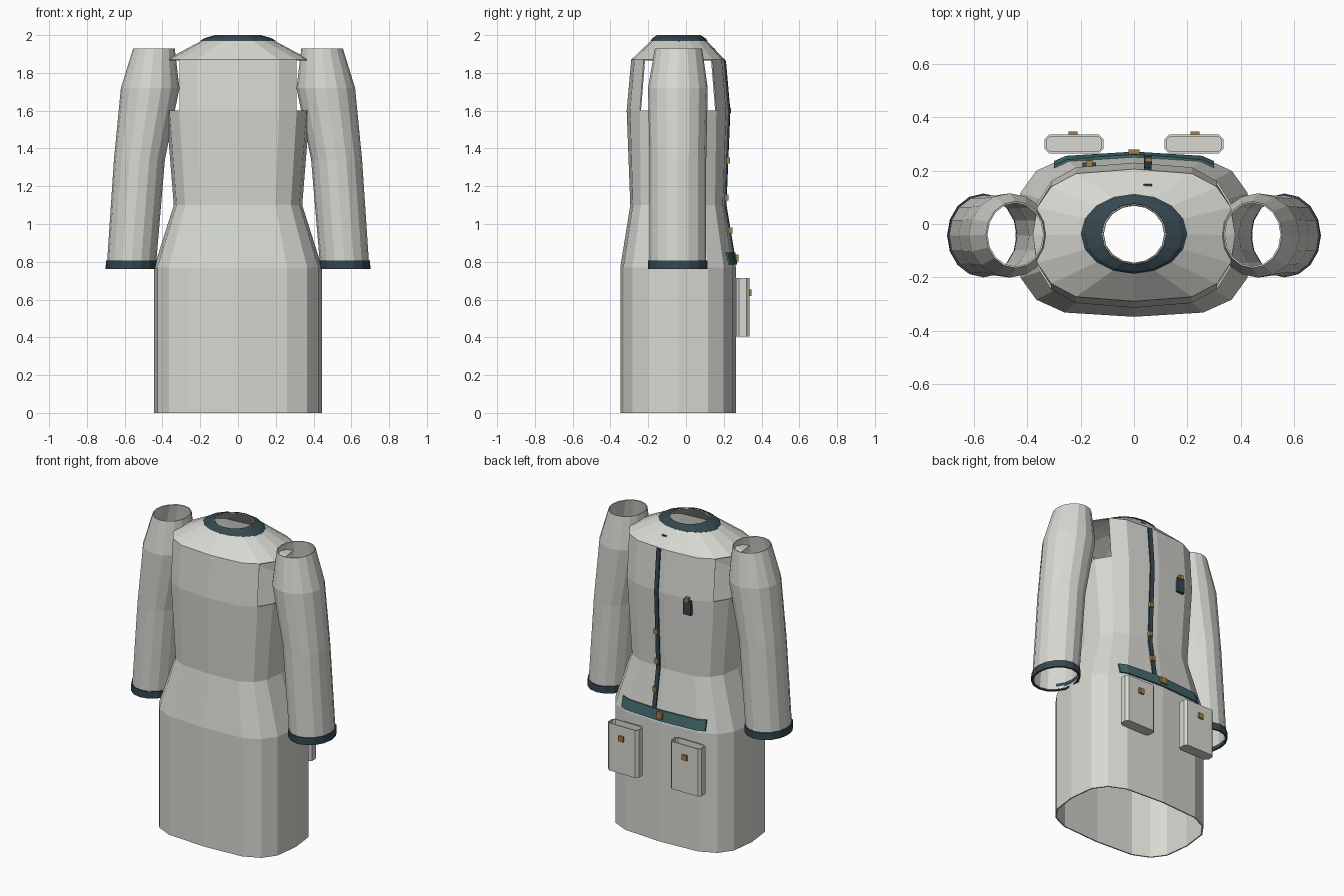
import bpy, bmesh, math

if "Cube" in bpy.data.objects:
    bpy.data.objects.remove(bpy.data.objects["Cube"])

SEG = 16


def material(name, rgb):
    m = bpy.data.materials.new(name)
    m.diffuse_color = (*rgb, 1)
    m.use_nodes = True
    m.node_tree.nodes["Principled BSDF"].inputs["Base Color"].default_value = m.diffuse_color
    return m


CLOTH = material("light_grey_cloth", (0.68, 0.69, 0.64))
DARK = material("dark_slate_trim", (0.035, 0.065, 0.08))
TEAL = material("teal_belt", (0.055, 0.14, 0.15))
GOLD = material("brass", (0.36, 0.22, 0.07))


def finish(bm, name, mat, thickness=0):
    bmesh.ops.recalc_face_normals(bm, faces=bm.faces) if not thickness else None
    me = bpy.data.meshes.new(name)
    bm.to_mesh(me)
    bm.free()
    me.materials.append(mat)
    ob = bpy.data.objects.new(name, me)
    bpy.context.collection.objects.link(ob)
    if thickness:
        s = ob.modifiers.new("thickness", 'SOLIDIFY')
        s.thickness, s.offset = thickness, -1
    return ob


def spow(v, p):
    return math.copysign(abs(v) ** p, v) if abs(v) > 1e-6 else 0.0


def ring_point(row, i):
    """Point i of a rounded-box ring: (z, centre x, centre y, half x, half y, power x, power y)."""
    z, cx, cy, hx, hy, px, py = row
    a = 2 * math.pi * i / SEG
    return (cx + hx * spow(math.sin(a), px), cy - hy * spow(math.cos(a), py), z)


def loft(name, rows, mat, thickness, skip=lambda r, i: False):
    bm = bmesh.new()
    rings = [[bm.verts.new(ring_point(row, i)) for i in range(SEG)] for row in rows]
    for r in range(len(rows) - 1):
        lo, hi = rings[r], rings[r + 1]
        for i in range(SEG):
            if not skip(r, i):
                j = (i + 1) % SEG
                bm.faces.new((lo[i], lo[j], hi[j], hi[i]))
    return finish(bm, name, mat, thickness)


def box(name, centre, size, mat):
    bm = bmesh.new()
    bmesh.ops.create_cube(bm, size=1)
    for v in bm.verts:
        v.co = [c + k * s for c, k, s in zip(centre, v.co, size)]
    return finish(bm, name, mat)


# Coat body, with armholes left open in the top band
BODY = [
    (0.00, 0, -0.042, 0.445, 0.306, 0.56, 0.68),
    (0.77, 0, -0.042, 0.445, 0.306, 0.56, 0.68),
    (1.10, 0, -0.043, 0.340, 0.252, 0.56, 0.72),
    (1.60, 0, -0.042, 0.380, 0.272, 0.58, 0.85),
    (1.87, 0, -0.042, 0.380, 0.248, 0.58, 0.90),
]
loft("coat_body", BODY, CLOTH, 0.008,
     lambda r, i: r == 3 and (2 <= i <= 5 or 10 <= i <= 13))

# Shoulder yoke and collar
loft("shoulder_yoke", [
    BODY[-1],
    (1.977, 0, -0.038, 0.18, 0.140, 1, 1),
    (1.997, 0, -0.038, 0.115, 0.110, 1, 1),
], CLOTH, 0.006)
loft("collar", [
    (1.970, 0, -0.037, 0.200, 0.150, 1, 1),
    (1.983, 0, -0.037, 0.180, 0.141, 1, 1),
    (2.000, 0, -0.038, 0.121, 0.115, 1, 1),
], DARK, 0.003)

# Sleeves and cuffs
for side, s in (("left", -1), ("right", 1)):
    loft(side + "_sleeve", [
        (0.77, s * 0.565, -0.043, 0.130, 0.150, 1, 1),
        (1.34, s * 0.522, -0.043, 0.135, 0.150, 1, 1),
        (1.72, s * 0.465, -0.043, 0.155, 0.158, 1, 1),
        (1.93, s * 0.445, -0.040, 0.110, 0.125, 1, 1),
    ], CLOTH, 0.006)
    loft(side + "_cuff", [
        (0.762, s * 0.565, -0.043, 0.136, 0.157, 1, 1),
        (0.807, s * 0.563, -0.043, 0.136, 0.157, 1, 1),
    ], DARK, 0.012)


def back_y(x, z):
    """Depth of the coat's pocket side at a given x and height."""
    for lo, hi in zip(BODY, BODY[1:]):
        if z <= hi[0]:
            break
    t = (z - lo[0]) / (hi[0] - lo[0])
    pts = []
    for i in range(8, 3, -1):
        a, b = ring_point(lo, i), ring_point(hi, i)
        pts.append((a[0] + t * (b[0] - a[0]), a[1] + t * (b[1] - a[1])))
    for (x0, y0), (x1, y1) in zip(pts, pts[1:]):
        if abs(x) <= x1:
            return y0 + (y1 - y0) * (abs(x) - x0) / (x1 - x0)
    return pts[-1][1]


def band(name, pairs, mat, gap):
    """Thin strip lying on the coat through pairs of (x, z) edge points."""
    bm = bmesh.new()
    rows = [[[bm.verts.new((x, back_y(x, z) + d, z)) for x, z in pair]
             for d in (-0.004, gap)] for pair in pairs]
    for (a, b), (c, d) in zip(rows, rows[1:]):
        for q in ((b[0], b[1], d[1], d[0]), (a[0], a[1], c[1], c[0]),
                  (a[0], b[0], d[0], c[0]), (a[1], b[1], d[1], c[1])):
            bm.faces.new(q)
    for a, b in (rows[0], rows[-1]):
        bm.faces.new((a[0], a[1], b[1], b[0]))
    return finish(bm, name, mat)


# Front opening strip, belt and their brass fastenings
band("opening_strip", [((0.038, z), (0.066, z)) for z in (0.80, 1.10, 1.60, 1.865)], DARK, 0.008)
band("belt", [((x, 0.785), (x, 0.85)) for x in (-0.30, -0.255, -0.13, 0, 0.13, 0.255, 0.30)],
     TEAL, 0.010)
for k, z in enumerate((0.965, 1.14, 1.335)):
    box(f"strip_button_{k + 1}", (0.055, back_y(0.055, z) + 0.008, z), (0.026, 0.022, 0.032), GOLD)
box("belt_buckle", (0, back_y(0, 0.82) + 0.012, 0.82), (0.042, 0.022, 0.038), GOLD)
box("collar_tab", (0.052, 0.137, 1.918), (0.032, 0.026, 0.026), DARK)

# Chest badge with clip
by = back_y(-0.168, 1.55)
box("chest_badge", (-0.168, by + 0.006, 1.55), (0.052, 0.022, 0.095), DARK)
box("badge_clip", (-0.168, by + 0.012, 1.602), (0.024, 0.022, 0.028), GOLD)


# Open-topped patch pockets with chamfered corners
def pocket(name, cx):
    bm = bmesh.new()
    hx, hy, c, cy = 0.11, 0.035, 0.016, 0.30
    outline = [(hx - c, -hy), (hx, c - hy), (hx, hy - c), (hx - c, hy),
               (c - hx, hy), (-hx, hy - c), (-hx, c - hy), (c - hx, -hy)]
    base = bm.faces.new([bm.verts.new((cx + x, cy + y, 0.405)) for x, y in outline])
    ext = bmesh.ops.extrude_face_region(bm, geom=[base], use_keep_orig=True)["geom"]
    top = [f for f in ext if isinstance(f, bmesh.types.BMFace)][0]
    bmesh.ops.translate(bm, vec=(0, 0, 0.308), verts=top.verts)
    bmesh.ops.recalc_face_normals(bm, faces=bm.faces)
    bmesh.ops.inset_individual(bm, faces=[top], thickness=0.008)
    inner = bmesh.ops.extrude_discrete_faces(bm, faces=[top])["faces"][0]
    rim = [e for e in bm.edges if e.is_boundary]
    lower = list(inner.verts)
    bmesh.ops.bridge_loops(bm, edges=rim)
    bmesh.ops.translate(bm, vec=(0, 0, -0.29), verts=lower)
    finish(bm, name, CLOTH)


for side, s in (("left", -1), ("right", 1)):
    pocket(side + "_pocket", s * 0.225)
    box(side + "_pocket_button", (s * 0.228, 0.337, 0.635), (0.034, 0.018, 0.034), GOLD)
